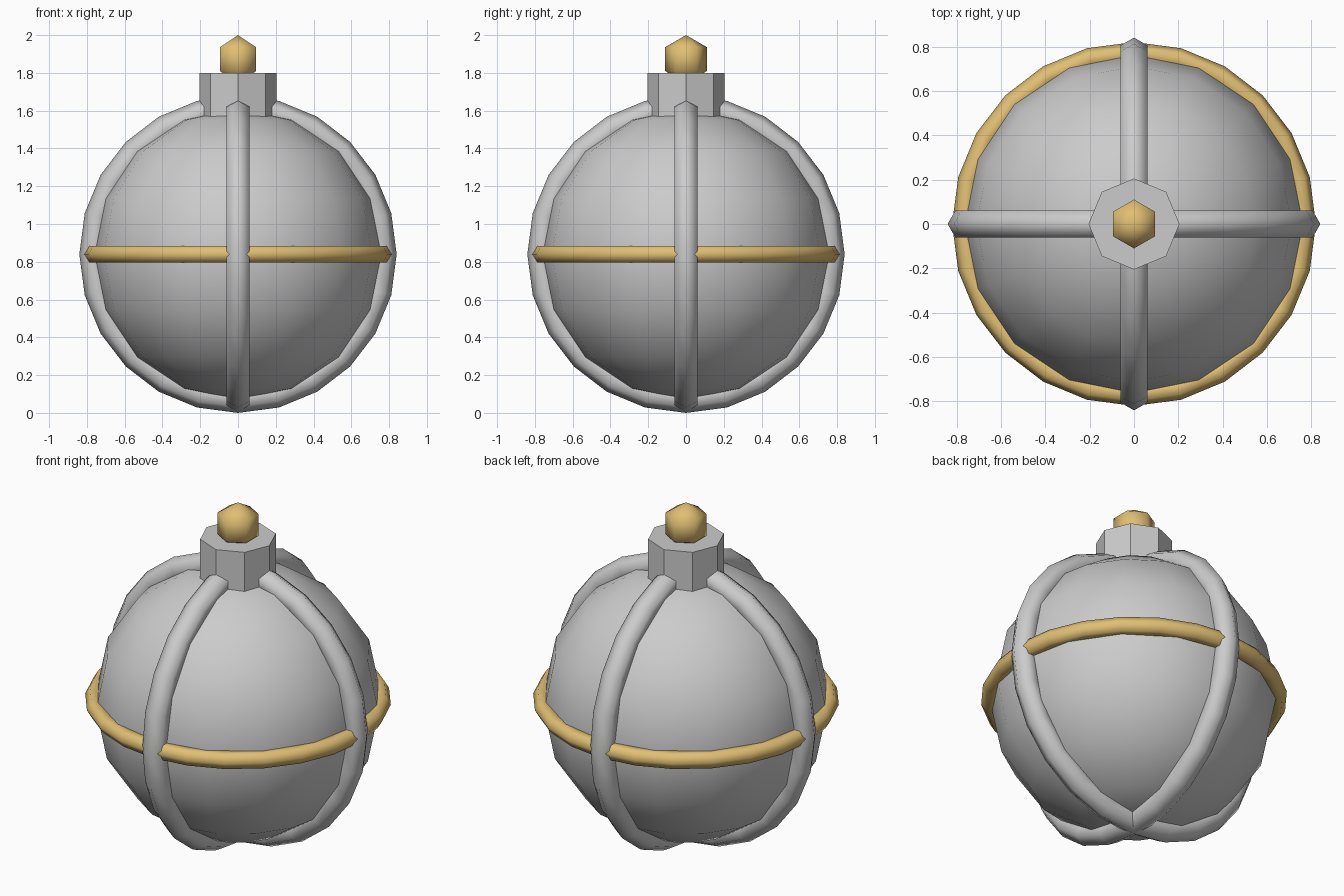
import bpy
from math import radians

if "Cube" in bpy.data.objects:
    bpy.data.objects.remove(bpy.data.objects["Cube"])

CZ = 0.84   # height of the globe's centre

brass = bpy.data.materials.new("brass")
brass.diffuse_color = (0.75, 0.52, 0.17, 1)
brass.use_nodes = True
brass.node_tree.nodes["Principled BSDF"].inputs["Base Color"].default_value = brass.diffuse_color


def finish(name, smooth=True, mat=None):
    ob = bpy.context.object
    ob.name = name
    if smooth:
        bpy.ops.object.shade_smooth()
    if mat:
        ob.data.materials.append(mat)
    return ob


def band(name, minor, rot=(0, 0, 0), mat=None):
    bpy.ops.mesh.primitive_torus_add(major_radius=0.77, minor_radius=minor,
                                     major_segments=24, minor_segments=6,
                                     location=(0, 0, CZ), rotation=rot)
    return finish(name, mat=mat)


# round body
bpy.ops.mesh.primitive_uv_sphere_add(segments=16, ring_count=8, radius=0.77,
                                     location=(0, 0, CZ))
finish("body")

# two upright straps and the brass belt
band("strap_front_back", 0.07, (0, radians(90), 0))
band("strap_left_right", 0.07, (radians(90), 0, 0))
band("belt", 0.05, mat=brass)

# octagonal neck
bpy.ops.mesh.primitive_cylinder_add(vertices=8, radius=0.205, depth=0.26,
                                    location=(0, 0, 1.67))
finish("neck", smooth=False)

# brass knob on top
bpy.ops.mesh.primitive_uv_sphere_add(segments=6, ring_count=3, radius=0.127,
                                     location=(0, 0, 1.873))
finish("knob", mat=brass)
